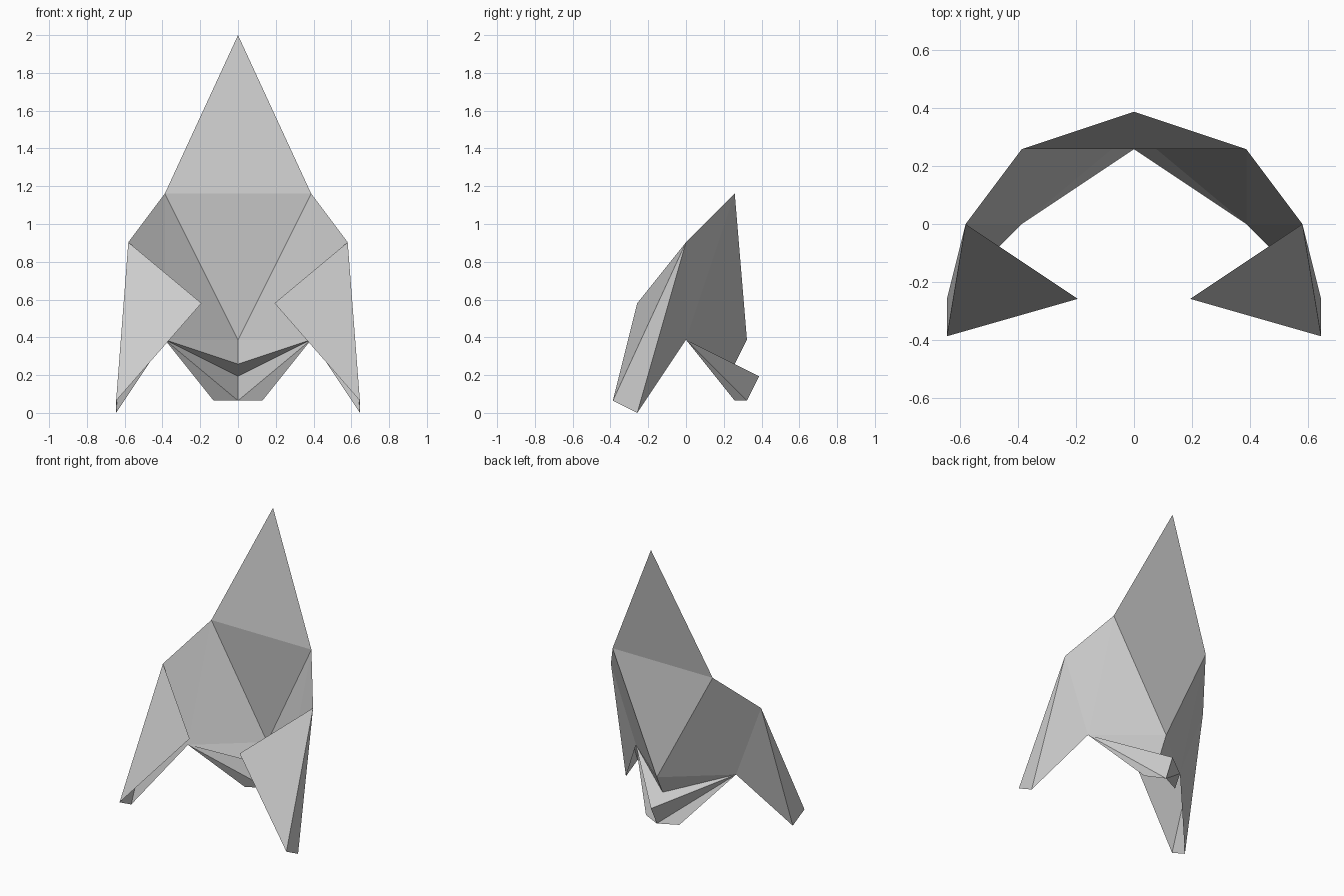
import bpy
import bmesh
from mathutils import Vector

if "Cube" in bpy.data.objects:
    bpy.data.objects.remove(bpy.data.objects["Cube"])

U = 2 / 31  # the whole mask snaps to a 31-unit grid

# Shared corner points of the right half, in grid units
tip, ridge = (0, 6, 31), (0, 5, 6)
temple, cheek, hinge = (6, 4, 18), (9, 0, 14), (6, 0, 6)
lip_in, lip_out = (0, 4, 4), (0, 6, 3)
chin, chin_side = (0, 5, 1), (2, 4, 1)
blade_in, blade_tip, blade_heel = (3, -4, 9), (10, -6, 1), (10, -4, 0)


def mirror(p):
    return (-p[0], p[1], p[2])


def fan(center, rim):
    """Triangles from one centre point to a rim path."""
    return [(center, a, b) for a, b in zip(rim, rim[1:])]


def sheet(name, tris, both_sides=True):
    """Thin faceted panel, mirrored across x when it has two halves."""
    bm = bmesh.new()
    for tri in tris:
        bm.faces.new([bm.verts.new(Vector(p) * U) for p in tri])
    bmesh.ops.remove_doubles(bm, verts=bm.verts, dist=1e-4)
    # Turn every facet away from the wearer's head
    bm.normal_update()
    for f in bm.faces:
        c = f.calc_center_median()
        if f.normal.dot(c - Vector((0, -0.1, c.z))) < 0:
            f.normal_flip()
    mesh = bpy.data.meshes.new(name)
    bm.to_mesh(mesh)
    bm.free()
    obj = bpy.data.objects.new(name, mesh)
    bpy.context.collection.objects.link(obj)
    if both_sides:
        mod = obj.modifiers.new("Mirror", "MIRROR")
        mod.use_axis[0] = True
        mod.merge_threshold = 1e-4
    return obj


# Tall pointed crest and the tapering panel under it
sheet("crest", [(mirror(temple), temple, tip)], both_sides=False)
sheet("center_panel", [(temple, mirror(temple), ridge)], both_sides=False)

# Side walls, with the small tuck above the lip
sheet("side_panels", fan(hinge, [cheek, temple, ridge, lip_in]))

# Pleated beak and chin fanning out from the hinges
sheet("chin_pleats", fan(hinge, [lip_in, lip_out, chin, chin_side]))

# Long blades hanging from the cheeks
sheet("cheek_blades", fan(cheek, [blade_in, blade_tip, blade_heel, hinge]))
